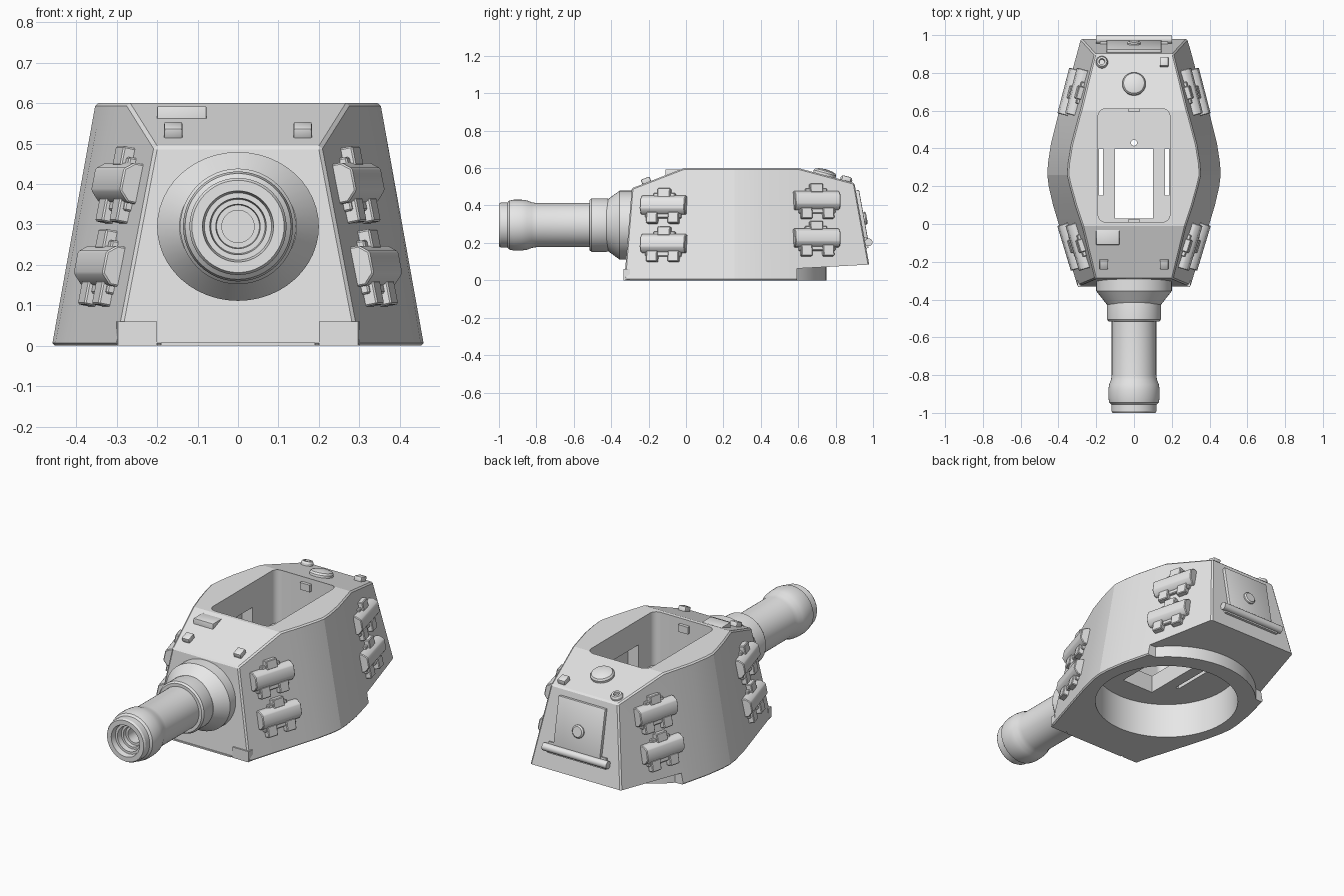
import bpy, bmesh, math
from mathutils import Matrix, Vector

cube = bpy.data.objects.get("Cube")
if cube:
    bpy.data.objects.remove(cube)

GREY = bpy.data.materials.new("plain_grey")
GREY.use_nodes = True
GREY.diffuse_color = (0.8, 0.8, 0.8, 1)
for node in GREY.node_tree.nodes:
    if node.type == 'BSDF_PRINCIPLED':
        node.inputs["Base Color"].default_value = (0.8, 0.8, 0.8, 1)

CYCLE = Matrix(((0, 0, 1, 0), (1, 0, 0, 0), (0, 1, 0, 0), (0, 0, 0, 1)))
WORLD = Matrix.Identity(4)


def frame(origin, normal):
    """Local axes on a surface: x along it, y up it, z out of it."""
    n = Vector(normal).normalized()
    u = Vector((0, 0, 1))
    u = (u - n * n.z).normalized()
    t = u.cross(n)
    m = Matrix((t, u, n)).transposed().to_4x4()
    return Matrix.Translation(origin) @ m


def activate(ob):
    bpy.ops.object.select_all(action='DESELECT')
    ob.select_set(True)
    bpy.context.view_layer.objects.active = ob


def finish(name, bm, angle=30):
    bmesh.ops.recalc_face_normals(bm, faces=bm.faces)
    mesh = bpy.data.meshes.new(name)
    bm.to_mesh(mesh)
    bm.free()
    mesh.materials.append(GREY)
    ob = bpy.data.objects.new(name, mesh)
    bpy.context.collection.objects.link(ob)
    if angle:
        activate(ob)
        bpy.ops.object.shade_smooth_by_angle(angle=math.radians(angle))
    return ob


def add_prism(bm, pts, h0, h1, m=WORLD):
    low = [bm.verts.new(m @ Vector((x, y, h0))) for x, y in pts]
    top = [bm.verts.new(m @ Vector((x, y, h1))) for x, y in pts]
    bm.faces.new(low)
    bm.faces.new(top)
    for i in range(len(pts)):
        j = (i + 1) % len(pts)
        bm.faces.new((low[i], low[j], top[j], top[i]))


def rect(x0, x1, y0, y1):
    return [(x0, y0), (x1, y0), (x1, y1), (x0, y1)]


def arc(cx, cy, r, a0, a1, n):
    return [(cx + r * math.cos(math.radians(a0 + (a1 - a0) * i / n)),
             cy + r * math.sin(math.radians(a0 + (a1 - a0) * i / n))) for i in range(n + 1)]


def round_rect(hx, y0, y1, r):
    pts = []
    for a, cx, cy in ((0, hx - r, y1 - r), (90, r - hx, y1 - r),
                      (180, r - hx, y0 + r), (270, hx - r, y0 + r)):
        pts += arc(cx, cy, r, a, a + 90, 8)
    return pts


def prism(name, pts, h0, h1, m=WORLD, bevel=0):
    bm = bmesh.new()
    add_prism(bm, pts, h0, h1, m)
    if bevel:
        bmesh.ops.bevel(bm, geom=bm.edges[:], offset=bevel, segments=2, affect='EDGES', profile=0.5)
    return finish(name, bm)


def lathe(name, profile, m, squash=1, n=48):
    bm = bmesh.new()
    verts = [bm.verts.new((r, 0, h)) for r, h in profile]
    edges = [bm.edges.new(p) for p in zip(verts, verts[1:])]
    bmesh.ops.spin(bm, geom=verts + edges, axis=(0, 0, 1), cent=(0, 0, 0),
                   angle=math.tau, steps=n, use_duplicate=False)
    bmesh.ops.remove_doubles(bm, verts=bm.verts, dist=1e-5)
    bmesh.ops.transform(bm, verts=bm.verts, matrix=m @ Matrix.Diagonal((1, squash, 1, 1)))
    return finish(name, bm)


# Hull shell: lofted outline with rounded cheeks
BOT = [(.30, -.33), (.40, 0), (.43, .1), (.453, .2), (.46, .26),
       (.457, .32), (.44, .43), (.405, .57), (.295, .995)]
TOP = [(.185, -.281), (.277, 0), (.31, .1), (.338, .2), (.352, .26),
       (.348, .32), (.332, .42), (.292, .57), (.195, .886)]
bm = bmesh.new()
rings = []
for outline, z in ((BOT, 0), (TOP, .6)):
    loop = outline + [(-x, y) for x, y in reversed(outline)]
    rings.append([bm.verts.new((x, y, z)) for x, y in loop])
    bm.faces.new(rings[-1])
for i in range(len(rings[0])):
    j = (i + 1) % len(rings[0])
    bm.faces.new((rings[0][i], rings[0][j], rings[1][j], rings[1][i]))
ROOF_FRONT = Vector((0, -.11, .285)).normalized()
ROOF_REAR = Vector((0, .08, .30)).normalized()
for point, normal in (((0, -.01, .6), ROOF_FRONT), ((0, .6, .6), ROOF_REAR)):
    cut = bmesh.ops.bisect_plane(bm, geom=bm.verts[:] + bm.edges[:] + bm.faces[:], dist=1e-5,
                                 plane_co=point, plane_no=normal, clear_outer=True)
    bmesh.ops.edgeloop_fill(bm, edges=[e for e in cut["geom_cut"] if isinstance(e, bmesh.types.BMEdge)])
hull = finish("turret_hull", bm, 0)
activate(hull)
mod = hull.modifiers.new("chamfer", 'BEVEL')
mod.width, mod.segments = .007, 1
mod.limit_method, mod.angle_limit = 'ANGLE', math.radians(35)
bpy.ops.object.modifier_apply(modifier=mod.name)


def cut_hull(pts, z0, z1, tilt=0):
    bm = bmesh.new()
    add_prism(bm, pts, z0, z1)
    for v in bm.verts:
        if v.co.z > 0:
            v.co.z += tilt * (v.co.y - .58)
    cutter = finish("cutter", bm, 0)
    cutter.hide_render = True
    activate(hull)
    mod = hull.modifiers.new("cut", 'BOOLEAN')
    mod.operation, mod.solver, mod.object = 'DIFFERENCE', 'EXACT', cutter
    bpy.ops.object.modifier_apply(modifier=mod.name)
    bpy.data.objects.remove(cutter)


# Raised rear underside around the round collar
collar = [p for p in arc(0, .28, .47, 0, 180, 60) if p[1] >= .58]
cut_hull([(.7, .58)] + collar + [(-.7, .58), (-.7, 1.3), (.7, 1.3)], -.1, .062, .055)
# Ring opening, roof opening, floor openings and wall pockets
cut_hull(arc(0, .27, .38, 0, 354.375, 63), -.1, .2)
cut_hull(round_rect(.19, .01, .61, .04), .3, .7)
cut_hull(rect(-.1, .1, .03, .4), .1, .4)
cut_hull(arc(0, .43, .016, 0, 345, 23), .1, .4)
for s in (-1, 1):
    cut_hull(rect(s * .175 - .01, s * .175 + .01, .15, .4), .1, .4)
    cut_hull(rect(s * .215 - .04, s * .215 + .04, .15, .4), .31, .46)
activate(hull)
bpy.ops.object.shade_smooth_by_angle(angle=math.radians(13))

# Gun: mantlet, then sleeve, barrel, muzzle and stepped bore
gun = frame((0, 0, .295), (0, -1, 0))
lathe("mantlet", [(0, .26), (.2, .26), (.2, .355), (.145, .425), (0, .425)], gun, .92)
lathe("gun_barrel", [
    (0, .40), (.138, .40), (.143, .43), (.143, .505), (.135, .515), (.118, .515), (.118, .80),
    (.122, .825), (.132, .85), (.136, .88), (.136, .92), (.131, .945), (.12, .955), (.12, .99),
    (.114, 1), (.088, 1), (.083, .97), (.07, .97), (.067, .94), (.055, .94), (.053, .92),
    (.04, .92), (.04, .75), (0, .75)], gun)

# Spare track links on the four sloped cheeks
BAR = [(-.05, -.01), (-.05, .02), (-.025, .045), (.03, .045), (.05, .02), (.05, -.01)]


def track_link(name, m):
    bm = bmesh.new()
    add_prism(bm, BAR, -.125, .125, m @ CYCLE)
    add_prism(bm, rect(-.035, .035, .04, .09), -.01, .03, m)
    add_prism(bm, rect(-.06, .06, .04, .065), -.01, .018, m)
    add_prism(bm, rect(-.1, .1, -.07, -.04), -.01, .018, m)
    for s in (-1, 1):
        add_prism(bm, rect(s * .06 - .03, s * .06 + .03, -.1, -.04), -.01, .03, m)
    bmesh.ops.bevel(bm, geom=bm.edges[:], offset=.004, segments=1, affect='EDGES')
    finish(name, bm)


for end, i, y, heights in (("front", 0, -.115, (.4, .195)), ("rear", 7, .695, (.425, .225))):
    a, b = (Vector((*BOT[k], 0)) for k in (i, i + 1))
    c = (Vector((*TOP[i], .6)) + Vector((*TOP[i + 1], .6))) / 2
    n = (b - a).cross(c - a)
    n = n if n.x > 0 else -n
    for z, level in zip(heights, ("upper", "lower")):
        x = a.x - (n.y * (y - a.y) + n.z * z) / n.x
        for s, side in ((1, "left"), (-1, "right")):
            track_link(f"{end}_{level}_track_link_{side}",
                       frame((s * x, y, z), (s * n.x, n.y, n.z)))

# Front foot pads and lower lip
for s, side in ((1, "left"), (-1, "right")):
    prism("foot_pad_" + side, [(s * .2, -.30), (s * .2, -.333), (s * .297, -.333), (s * .302, -.30)], 0, .06)
prism("front_lip", rect(-.19, .19, -.335, -.31), 0, .008)

# Rear hatch with knob and hinge bar
rear = frame((0, .995 - .182 * .2, .2), (0, 1, .182))
prism("rear_hatch", rect(-.145, .145, .01, .285), -.01, .018, rear, .004)
lathe("hatch_knob", [(0, .01), (.035, .01), (.035, .025), (.028, .032), (0, .032)],
      rear @ Matrix.Translation((0, .13, 0)), n=32)
prism("hinge_bar", arc(0, .018, .021, 0, 337.5, 15), -.2, .2, rear @ CYCLE)
prism("hinge_plate", rect(-.18, .18, -.03, .03), -.01, .012, rear)


# Roof fittings
def on_roof(x, y):
    if y < 0:
        return frame((x, y, .6 + (y + .01) * .11 / .285), ROOF_FRONT)
    return frame((x, y, .6 - (y - .6) * .08 / .30), ROOF_REAR)


lathe("vent_dome", [(.062, -.01), (.062, .012), (.055, .022), (.035, .029), (0, .032)], on_roof(0, .74))
lathe("aerial_socket", [(.032, -.01), (.032, .012), (.026, .022), (.016, .022), (.014, .008), (0, .008)],
      on_roof(-.17, .855), n=32)
for k, (x, y) in enumerate(((.16, .855), (.16, -.21), (-.16, -.21))):
    prism(f"lifting_lug_{k + 1}", rect(-.023, .023, -.025, .025), -.01, .025, on_roof(x, y), .006)
prism("sight_cover", rect(-.2, -.078, -.11, -.03), .54, .592, bevel=.003)
for k, y in enumerate((.017, .603)):
    prism(f"hatch_latch_{k + 1}", rect(-.03, .03, y - .01, y + .01), .53, .57)
